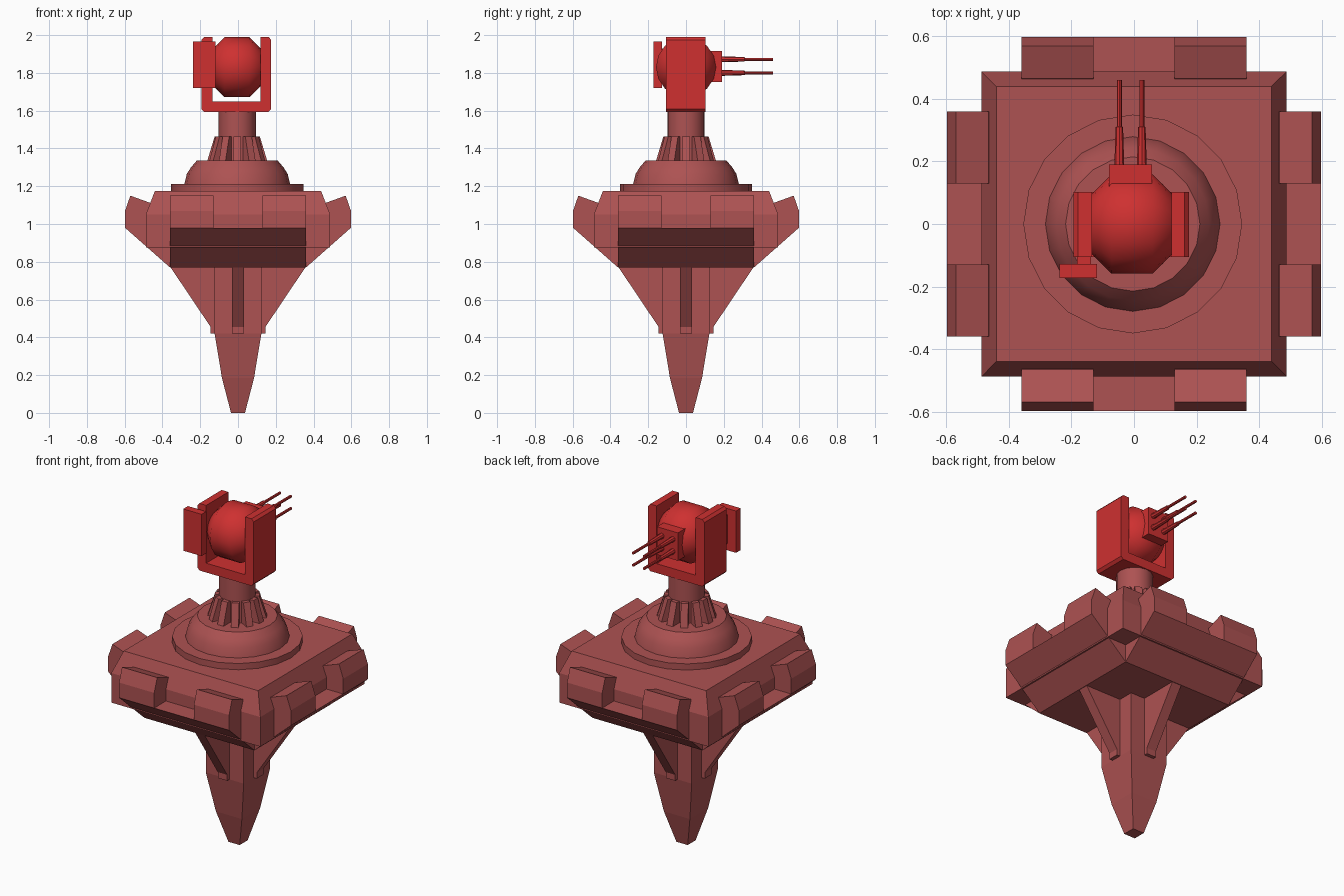
import bpy, bmesh
from math import cos, sin, pi, radians
from mathutils import Matrix

if "Cube" in bpy.data.objects:
    bpy.data.objects.remove(bpy.data.objects["Cube"])


def material(name, color):
    m = bpy.data.materials.new(name)
    m.diffuse_color = color
    m.use_nodes = True
    m.node_tree.nodes["Principled BSDF"].inputs["Base Color"].default_value = m.diffuse_color
    return m


DULL = material("dull_red", (0.42, 0.085, 0.085, 1))
BRIGHT = material("bright_red", (0.62, 0.03, 0.03, 1))
CX = -0.004  # the turned parts sit slightly off centre


def finish(name, bm, mat, smooth=None):
    bmesh.ops.recalc_face_normals(bm, faces=bm.faces[:])
    me = bpy.data.meshes.new(name)
    bm.to_mesh(me)
    bm.free()
    ob = bpy.data.objects.new(name, me)
    bpy.context.collection.objects.link(ob)
    me.materials.append(mat)
    if smooth:
        bpy.ops.object.select_all(action='DESELECT')
        ob.select_set(True)
        bpy.context.view_layer.objects.active = ob
        bpy.ops.object.shade_smooth_by_angle(angle=radians(smooth))
    return ob


def loft(name, sections, sides, mat, smooth=None, turn=0.0, matrix=None):
    """Stack regular polygons given as (radius, height) and cap both ends."""
    bm = bmesh.new()
    rings = [[bm.verts.new((r * cos(turn + 2 * pi * i / sides),
                            r * sin(turn + 2 * pi * i / sides), z))
              for i in range(sides)] for r, z in sections]
    for a, b in zip(rings, rings[1:]):
        for i in range(sides):
            j = (i + 1) % sides
            bm.faces.new((a[i], a[j], b[j], b[i]))
    bm.faces.new(rings[0])
    bm.faces.new(rings[-1])
    if matrix:
        bm.transform(matrix)
    return finish(name, bm, mat, smooth)


def square_loft(name, sections, mat):
    """Square sections given as (half width, height)."""
    return loft(name, [(h * 2 ** 0.5, z) for h, z in sections], 4, mat, turn=pi / 4)


def prism(name, profile, w0, w1, mat, angle=0.0):
    """Extrude an (outward, up) profile sideways, then turn it about z."""
    bm = bmesh.new()
    face = bm.faces.new([bm.verts.new((u, w0, z)) for u, z in profile])
    new = bmesh.ops.extrude_face_region(bm, geom=[face])["geom"]
    bmesh.ops.translate(bm, vec=(0, w1 - w0, 0),
                        verts=[v for v in new if isinstance(v, bmesh.types.BMVert)])
    bm.transform(Matrix.Translation((CX if len(profile) == 4 else 0, 0, 0))
                 @ Matrix.Rotation(angle, 4, 'Z'))
    return finish(name, bm, mat)


def box(name, x, y, z, mat):
    bm = bmesh.new()
    bmesh.ops.create_cube(bm, size=1)
    for v in bm.verts:
        v.co = [lo + (c + 0.5) * (hi - lo) for c, (lo, hi) in zip(v.co, (x, y, z))]
    return finish(name, bm, mat)


# platform and ground spike
square_loft("platform", [(0.488, 0.875), (0.488, 1.05), (0.44, 1.175)], DULL)
square_loft("platform_underside", [(0.36, 0.77), (0.36, 0.9)], DULL)
square_loft("ground_spike", [(0.037, 0), (0.085, 0.185), (0.124, 0.42), (0.124, 0.8)], DULL)

# each side: sloped skirt, two armour blocks, spike brace
for k in range(4):
    a = k * pi / 2
    prism(f"skirt_{k}", [(0.36, 0.77), (0.598, 0.98), (0.36, 0.98)], -0.36, 0.36, DULL, a)
    for s, w in enumerate((-0.36, 0.13)):
        prism(f"armour_block_{k}_{s}",
              [(0.4, 0.98), (0.598, 0.98), (0.598, 1.07), (0.57, 1.15), (0.465, 1.112)],
              w, w + 0.23, DULL, a)
    prism(f"spike_brace_{k}",
          [(0.1, 0.42), (0.145, 0.42), (0.145, 0.455), (0.36, 0.775), (0.1, 0.775)],
          -0.031, 0.031, DULL, a)

# turned pedestal
centre = Matrix.Translation((CX, 0, 0))
loft("base_disc", [(0.35, 1.17), (0.35, 1.212)], 20, DULL, 30, matrix=centre)
loft("dome", [(0.28, 1.21), (0.267, 1.265), (0.245, 1.3), (0.215, 1.335)], 20, DULL, 40,
     matrix=centre)
loft("neck", [(0.099, 1.33), (0.099, 1.61)], 16, DULL, 30, matrix=centre)
for k in range(12):
    prism(f"neck_fin_{k}", [(0.06, 1.33), (0.16, 1.33), (0.12, 1.462), (0.06, 1.462)],
          -0.02, 0.02, DULL, k * pi / 6)

# U-shaped yoke
bm = bmesh.new()
outline = [(-0.178, 1.593), (0.161, 1.593), (0.176, 1.608), (0.176, 1.975), (0.162, 1.99),
           (0.12, 1.99), (0.12, 1.648), (-0.135, 1.648), (-0.135, 1.99), (-0.179, 1.99),
           (-0.193, 1.975), (-0.193, 1.608)]
f = bm.faces.new([bm.verts.new((x, -0.105, z)) for x, z in outline])
ext = bmesh.ops.extrude_face_region(bm, geom=[f])["geom"]
bmesh.ops.translate(bm, vec=(0, 0.208, 0),
                    verts=[v for v in ext if isinstance(v, bmesh.types.BMVert)])
finish("yoke", bm, BRIGHT)

# gun ball, turned about the yoke axis
R = 0.172
ball_axis = Matrix.Translation((-0.006, 0, 1.83)) @ Matrix.Rotation(pi / 2, 4, 'Y')
loft("gun_ball", [(R * cos(radians(t)), R * sin(radians(t)))
                  for t in (-67.5, -22.5, 22.5, 67.5)], 16, BRIGHT, 50, matrix=ball_axis)

# sensor box on the left arm
box("sensor_box", (-0.238, -0.118), (-0.172, -0.128), (1.72, 1.967), BRIGHT)
box("sensor_bracket", (-0.182, -0.137), (-0.135, -0.1), (1.76, 1.93), BRIGHT)

# gun mount and four stepped barrels
box("gun_mount", (-0.08, 0.057), (0.12, 0.19), (1.752, 1.917), BRIGHT)
for i, x in enumerate((-0.047, 0.025)):
    for j, z in enumerate((1.8, 1.872)):
        m = Matrix.Translation((x, 0, z)) @ Matrix.Rotation(-pi / 2, 4, 'X')
        loft(f"barrel_{i}_{j}", [(0.016, 0.18), (0.012, 0.31), (0.008, 0.312), (0.008, 0.46)],
             8, BRIGHT, 35, matrix=m)
